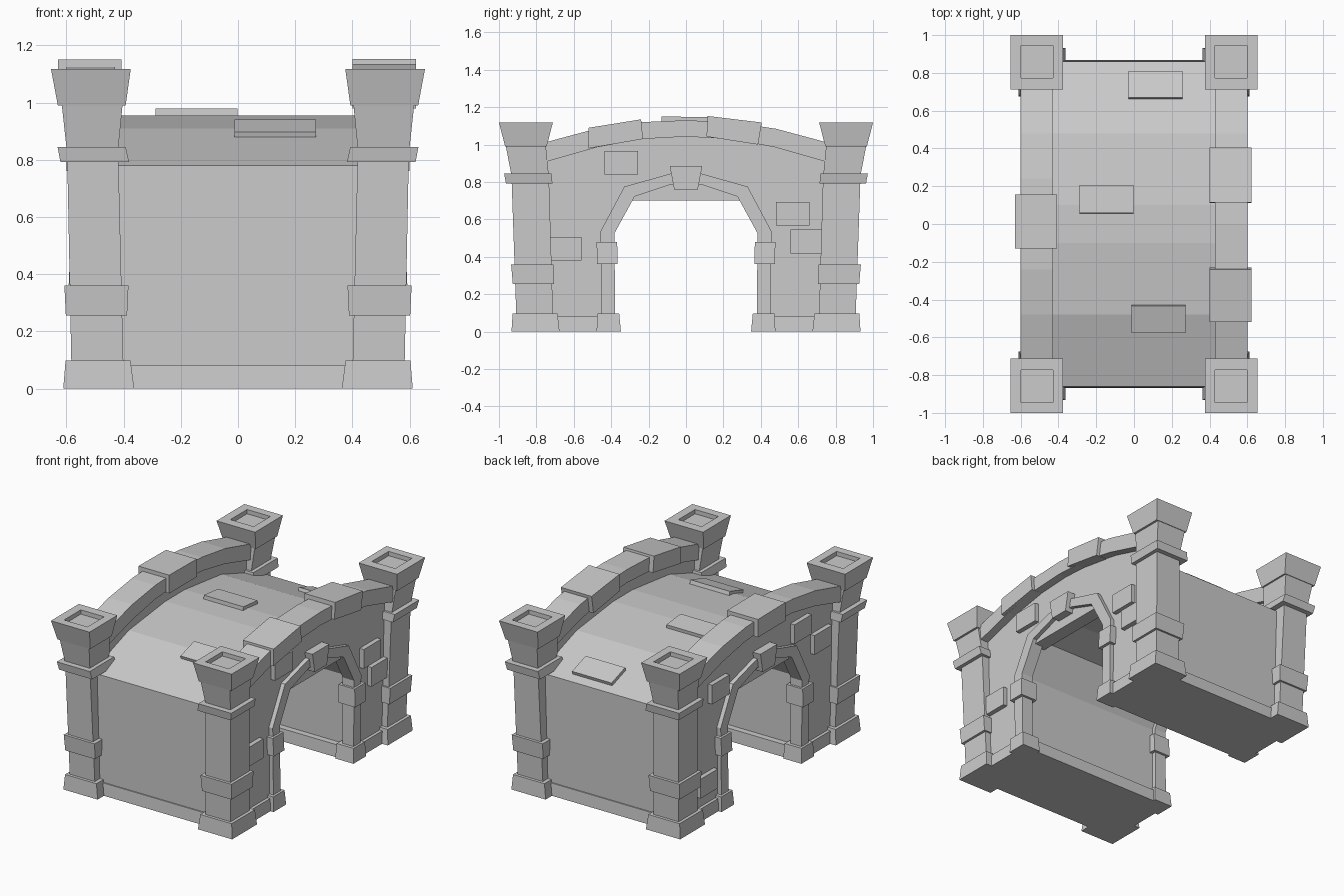
import bpy, bmesh
from math import atan2

if "Cube" in bpy.data.objects:
    bpy.data.objects.remove(bpy.data.objects["Cube"])


def finish(name, bm, mirror=(False, False)):
    bmesh.ops.recalc_face_normals(bm, faces=bm.faces)
    me = bpy.data.meshes.new(name)
    bm.to_mesh(me)
    bm.free()
    ob = bpy.data.objects.new(name, me)
    bpy.context.collection.objects.link(ob)
    if any(mirror):
        m = ob.modifiers.new("Mirror", "MIRROR")
        m.use_axis = (mirror[0], mirror[1], False)
        m.use_mirror_merge = False
    return ob


def prism(name, pts, x0, x1, mirror=(False, False)):
    """Extrude a (y, z) profile along x."""
    bm = bmesh.new()
    f = bm.faces.new([bm.verts.new((x0, y, z)) for y, z in pts])
    r = bmesh.ops.extrude_face_region(bm, geom=[f])
    vs = [v for v in r["geom"] if isinstance(v, bmesh.types.BMVert)]
    bmesh.ops.translate(bm, verts=vs, vec=(x1 - x0, 0, 0))
    return finish(name, bm, mirror)


def loft(name, levels, mirror=(False, False)):
    """Stack rectangles (z, x0, x1, y0, y1) into a closed tapered block."""
    bm = bmesh.new()
    rings = [[bm.verts.new((x, y, z)) for x, y in ((x0, y0), (x1, y0), (x1, y1), (x0, y1))]
             for z, x0, x1, y0, y1 in levels]
    for a, b in zip(rings, rings[1:]):
        for i in range(4):
            j = (i + 1) % 4
            bm.faces.new((a[i], a[j], b[j], b[i]))
    bm.faces.new(rings[0])
    bm.faces.new(rings[-1])
    return finish(name, bm, mirror)


def both(half):
    """Complete a right half profile (y descending to centre) symmetrically."""
    return half + [(-y, z) for y, z in reversed(half) if y > 0]


XY = (True, True)
X = (True, False)

# main body: piers, vault and curved deck
tunnel = both([(.41, 0), (.41, .53), (.29, .74), (.08, .80)])
deck = both([(.855, 0), (.86, .78), (.48, .91), (.1, .955)])
prism("bridge_body", deck + tunnel[::-1], -.545, .545)

# plinth around each pier
loft("pier_plinth", [(0, -.57, .57, .365, .868), (.08, -.565, .565, .37, .863)], (False, True))

# side parapet walls and coping
top = both([(.76, 1.01), (.48, 1.085), (.24, 1.12), (0, 1.13)])
low = both([(.76, .905), (.48, .985), (.24, 1.03), (0, 1.043)])
prism("parapet_wall", [(.76, .7)] + low + [(-.76, .7)], .455, .545, X)
prism("parapet_coping", top + low[::-1], .43, .60, X)

# raised coping stones
prism("coping_stone_front", [(-.52, .98), (-.23, 1.03), (-.24, 1.135), (-.52, 1.09)], .40, .622)
prism("coping_stone_back", [(.11, 1.043), (.385, 1.0), (.405, 1.118), (.115, 1.153)], .40, .622)
prism("coping_stone_left", [(-.13, 1.03), (.155, 1.03), (.155, 1.147), (-.13, 1.15)], -.63, -.407)

# corner pillars, leaning slightly outward
loft("pillar_shaft", [(.05, .40, .582, .71, .906), (.80, .418, .597, .732, .932),
                      (.845, .418, .60, .735, .935), (1.0, .403, .617, .75, .965)], XY)
loft("pillar_base", [(0, .363, .611, .676, .933), (.098, .376, .603, .687, .927)], XY)
loft("pillar_lower_band", [(.255, .388, .602, .705, .926), (.36, .383, .607, .708, .935)], XY)
loft("pillar_upper_band", [(.793, .381, .621, .714, .963), (.845, .393, .631, .72, .972)][::1], XY)
loft("pillar_cap", [(.99, .393, .63, .745, .967), (1.118, .375, .654, .712, 1.0),
                    (1.118, .428, .597, .773, .946), (1.09, .428, .597, .773, .946)], XY)

# arch surround, jambs and keystone
outer = both([(.45, .05), (.458, .535), (.33, .775), (.083, .845)])
inner = both([(.378, .05), (.383, .525), (.275, .722), (.085, .786)])
prism("arch_surround", outer + inner[::-1], .49, .572, X)
loft("jamb_base", [(0, .46, .592, .348, .478), (.096, .465, .587, .357, .474)], XY)
loft("jamb_block", [(.362, .47, .592, .366, .475), (.48, .47, .587, .368, .478)], XY)
prism("keystone", [(-.063, .76), (.063, .76), (.087, .885), (-.087, .885)], .47, .60, X)

# raised wall stones on both sides: (side, y, z)
for i, (s, y, z) in enumerate([(1, -.347, .902), (1, .57, .63), (1, .65, .482), (1, -.648, .443),
                               (-1, .46, .79), (-1, -.39, .86), (-1, -.60, .71), (-1, .58, .22)]):
    xa, xb = sorted((s * .53, s * .575))
    loft(f"wall_stone_{i}", [(z - .063, xa, xb, y - .09, y + .09), (z + .063, xa, xb, y - .09, y + .09)])

# deck slabs lying on the slope: (x centre, y centre, z centre, slope)
for i, (x, y, z, dz) in enumerate([(.115, .733, .825, -.34), (-.145, .13, .952, -.1), (.13, -.5, .9, .3)]):
    ob = loft(f"deck_slab_{i}", [(-.02, -.143, .143, -.074, .074), (.02, -.143, .143, -.074, .074)])
    ob.location = (x, y, z)
    ob.rotation_euler = (atan2(dz, 1), 0, 0)
